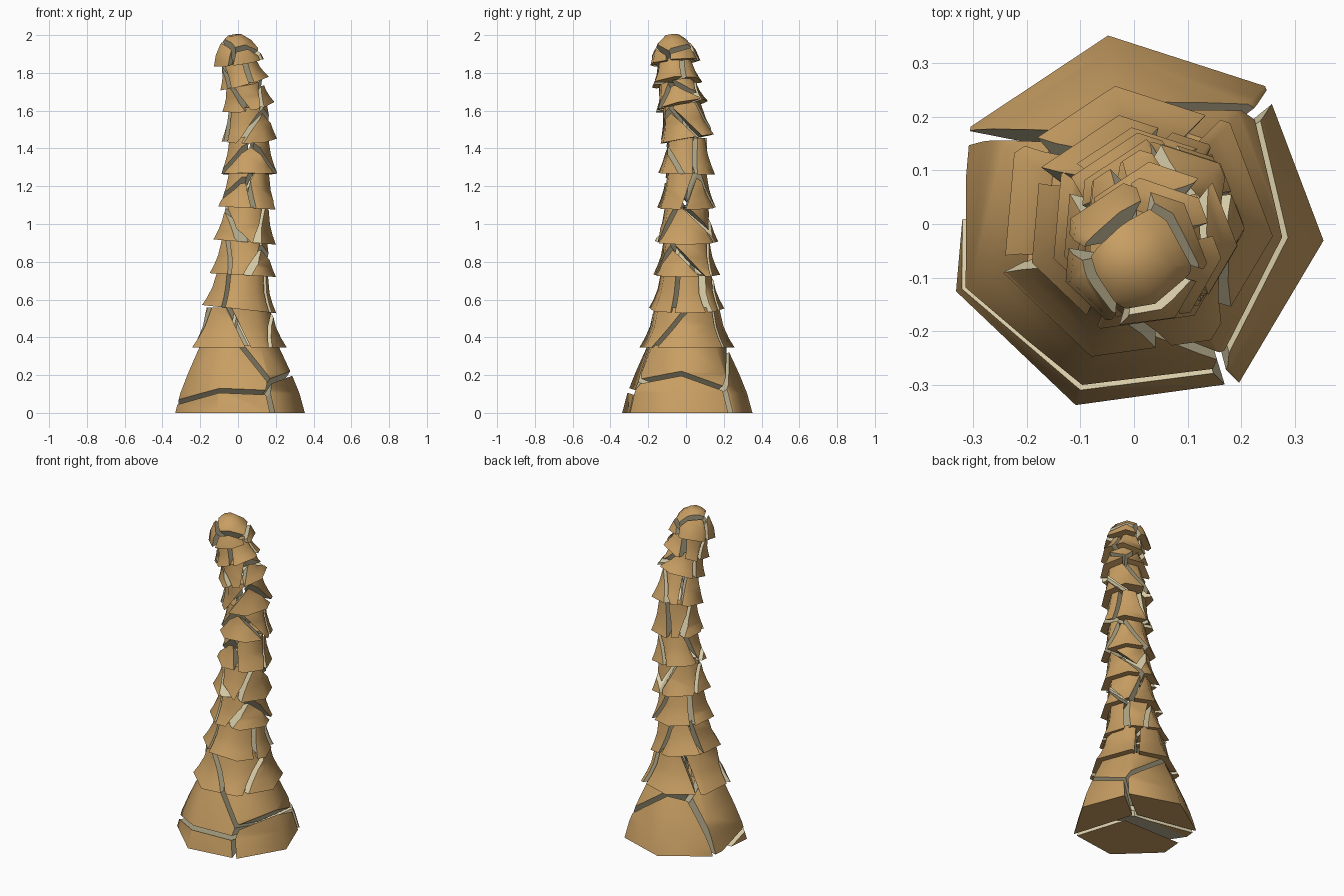
import bpy, bmesh, math, random
from mathutils import Vector

if "Cube" in bpy.data.objects:
    bpy.data.objects.remove(bpy.data.objects["Cube"])

random.seed(11)
SIDES = 7
GAP = 0.026


def material(name, col):
    m = bpy.data.materials.new(name)
    m.diffuse_color = (*col, 1)
    m.use_nodes = True
    m.node_tree.nodes["Principled BSDF"].inputs["Base Color"].default_value = m.diffuse_color
    return m


BARK = material("tan bark", (0.58, 0.345, 0.125))
CORE = material("pale core", (0.70, 0.62, 0.40))

# Foot centre of every trunk segment, ending with the tip, and foot radii
PATH = [Vector(p) for p in (
    (0, 0, 0), (0, 0, .345), (0, 0, .55), (.02, 0, .73), (.03, 0, .905),
    (.045, 0, 1.085), (.055, 0, 1.265), (.055, .005, 1.45),
    (.05, -.025, 1.625), (.03, -.05, 1.745), (0, -.06, 1.855), (-.02, -.075, 2.0))]
RADII = [.355, .26, .205, .182, .172, .16, .155, .152, .145, .138, .138]

# Profiles: (height fraction, radius fraction)
FLARE = [(0, 1), (.25, .88), (.55, .77), (1.04, .68)]
ROOT = [(0, 1), (.3, .92), (.6, .80), (1.04, .60)]
CAP = [(0, 1), (.4, .86), (.75, .62), (1.0, .28)]

# Crack cell centres read off for the root and cap
ROOT_SEEDS = [(-.1, -.19, -.02), (-.1, -.13, .16), (.35, -.05, .05),
              (0, .38, .1), (.15, 0, .32)]
CAP_SEEDS = [(.03, 0, .10), (-.11, -.07, .05), (-.08, .11, .06), (.12, .07, -.02),
             (.06, -.12, 0)]


def loft(profile, radius, height):
    """Closed seven-sided solid following the profile."""
    bm = bmesh.new()
    rings = []
    for h, r in profile:
        rings.append([bm.verts.new((
            r * radius * math.cos(math.radians(-5) + math.tau * k / SIDES),
            r * radius * math.sin(math.radians(-5) + math.tau * k / SIDES),
            h * height)) for k in range(SIDES)])
    for a, b in zip(rings, rings[1:]):
        for k in range(SIDES):
            n = (k + 1) % SIDES
            bm.faces.new((a[k], a[n], b[n], b[k]))
    bm.faces.new(rings[0][::-1])
    bm.faces.new(rings[-1])
    return bm


def shard(solid, seeds, i):
    """Cut the solid down to the cell around seed i, leaving a crack gap."""
    bm = solid.copy()
    for j, other in enumerate(seeds):
        if j == i or not bm.faces:
            continue
        n = (other - seeds[i]).normalized()
        co = (other + seeds[i]) / 2 - n * GAP / 2
        cut = bmesh.ops.bisect_plane(
            bm, geom=bm.verts[:] + bm.edges[:] + bm.faces[:], dist=1e-5,
            plane_co=co, plane_no=n, clear_outer=True)
        edges = [e for e in cut["geom_cut"]
                 if isinstance(e, bmesh.types.BMEdge) and e.is_boundary]
        if edges:
            for f in bmesh.ops.holes_fill(bm, edges=edges, sides=0)["faces"]:
                f.material_index = 1
    bmesh.ops.recalc_face_normals(bm, faces=bm.faces[:])
    # Smooth bark, sharp along cracks and rims
    for f in bm.faces:
        f.smooth = f.material_index == 0
    for e in bm.edges:
        if len(e.link_faces) == 2:
            a, b = e.link_faces
            e.smooth = (a.material_index == b.material_index == 0
                        and e.calc_face_angle(0) < math.radians(56))
    return bm


def segment(i):
    foot, head = PATH[i], PATH[i + 1]
    axis = head - foot
    height, radius = axis.length, RADII[i]
    last = i == len(RADII) - 1
    profile = ROOT if i == 0 else CAP if last else FLARE
    if i == 0:
        seeds = ROOT_SEEDS
    elif last:
        seeds = CAP_SEEDS
    else:
        turn = random.uniform(0, math.tau)
        seeds = []
        for k in range(5):
            a = turn + math.tau * k / 5 + random.uniform(-.45, .45)
            r = radius * random.uniform(.5, .9)
            seeds.append((r * math.cos(a), r * math.sin(a),
                          height * random.uniform(.05, .95)))
    seeds = [Vector(s) for s in seeds]

    solid = loft(profile, radius, height)
    out = bmesh.new()
    tmp = bpy.data.meshes.new("shard")
    for k in range(len(seeds)):
        piece = shard(solid, seeds, k)
        piece.to_mesh(tmp)
        out.from_mesh(tmp)
        piece.free()
    mesh = bpy.data.meshes.new("trunk_segment")
    out.to_mesh(mesh)
    out.free()
    solid.free()
    bpy.data.meshes.remove(tmp)
    mesh.materials.append(BARK)
    mesh.materials.append(CORE)
    name = "trunk_root" if i == 0 else "trunk_cap" if last else f"trunk_segment_{i}"
    ob = bpy.data.objects.new(name, mesh)
    bpy.context.collection.objects.link(ob)
    # Lean each upper segment along the bending trunk
    ob.location = foot
    if i:
        ob.rotation_mode = 'QUATERNION'
        ob.rotation_quaternion = Vector((0, 0, 1)).rotation_difference(axis)


for i in range(len(RADII)):
    segment(i)
